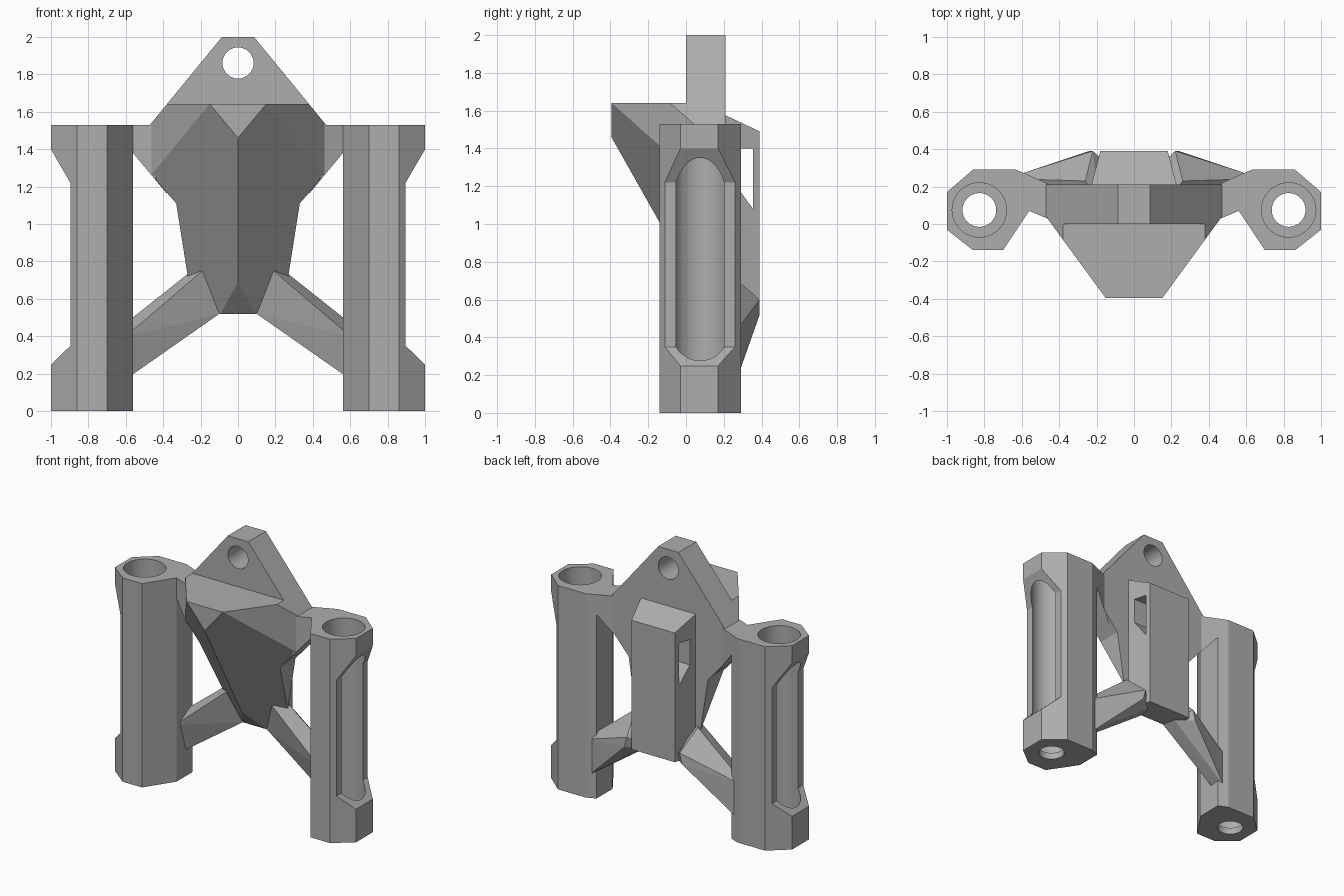
import bpy, bmesh, math
from mathutils import Vector

cube = bpy.data.objects.get("Cube")
if cube:
    bpy.data.objects.remove(cube, do_unlink=True)

# Single plain grey
grey = bpy.data.materials.new("plain grey")
grey.use_nodes = True
grey.diffuse_color = (0.42, 0.42, 0.42, 1)
grey.node_tree.nodes["Principled BSDF"].inputs["Base Color"].default_value = (0.42, 0.42, 0.42, 1)


def finish(name, bm):
    bmesh.ops.recalc_face_normals(bm, faces=bm.faces)
    mesh = bpy.data.meshes.new(name)
    bm.to_mesh(mesh)
    bm.free()
    mesh.materials.append(grey)
    obj = bpy.data.objects.new(name, mesh)
    bpy.context.collection.objects.link(obj)
    return obj


def prism(points, axis, lo, hi):
    """Extrude a 2D outline along y (outline in x,z) or z (outline in x,y)."""
    bm = bmesh.new()
    place = (lambda a, b: (a, lo, b)) if axis == "y" else (lambda a, b: (a, b, lo))
    face = bm.faces.new([bm.verts.new(place(a, b)) for a, b in points])
    ext = bmesh.ops.extrude_face_region(bm, geom=[face])
    shift = Vector((0, hi - lo, 0)) if axis == "y" else Vector((0, 0, hi - lo))
    bmesh.ops.translate(bm, vec=shift, verts=[g for g in ext["geom"] if isinstance(g, bmesh.types.BMVert)])
    bmesh.ops.recalc_face_normals(bm, faces=bm.faces)
    return bm


def hull(name, points):
    bm = bmesh.new()
    for p in points:
        bm.verts.new(p)
    res = bmesh.ops.convex_hull(bm, input=bm.verts)
    loose = [v for v in bm.verts if not v.link_faces]
    bmesh.ops.delete(bm, geom=loose, context="VERTS")
    bmesh.ops.dissolve_limit(bm, angle_limit=0.01, verts=bm.verts, edges=bm.edges)
    return finish(name, bm)


def cylinder(x, y, z, radius, depth, along_y=False):
    bpy.ops.mesh.primitive_cylinder_add(vertices=64, radius=radius, depth=depth, location=(x, y, z),
                                        rotation=(math.pi / 2 if along_y else 0, 0, 0))
    return bpy.context.object


def cut(obj, cutter):
    """Subtract a cutter and throw the cutter away."""
    mod = obj.modifiers.new("cut", "BOOLEAN")
    mod.operation, mod.solver, mod.object = "DIFFERENCE", "EXACT", cutter
    select(obj)
    bpy.ops.object.modifier_apply(modifier=mod.name)
    bpy.data.objects.remove(cutter, do_unlink=True)


def select(obj):
    bpy.ops.object.select_all(action="DESELECT")
    obj.select_set(True)
    bpy.context.view_layer.objects.active = obj


def smooth(obj):
    select(obj)
    bpy.ops.object.shade_smooth_by_angle(angle=math.radians(12))


def slice_off(bm, point, normal):
    """Remove everything on the normal's side of a plane and cap the cut."""
    res = bmesh.ops.bisect_plane(bm, geom=bm.verts[:] + bm.edges[:] + bm.faces[:], dist=1e-5,
                                 plane_co=point, plane_no=normal, clear_outer=True)
    edges = [e for e in bm.edges if e.is_boundary]
    bmesh.ops.holes_fill(bm, edges=edges, sides=0)
    bmesh.ops.recalc_face_normals(bm, faces=bm.faces)


# Central body: hanger plate and V-shaped keel from one outline
half = [(0.085, 2.0), (0.47, 1.53), (0.47, 1.27), (0.33, 1.11), (0.27, 0.73), (0.24, 0.52)]
bm = prism(half + [(-x, z) for x, z in reversed(half)], "y", -0.395, 0.21)
for s in (1, -1):
    slice_off(bm, (s * 0.47, 0.04, 1), (s * 0.41, -0.30, 0))
    slice_off(bm, (0, -0.395, 1.46), (s * 1.2, -1.77, -1))
slice_off(bm, (0, 0.03, 0.70), (0, -1.06, -1))
body = finish("central_body", bm)
cut(body, finish("step", prism([(-1, 1.64), (1, 1.64), (1, 2.2), (-1, 2.2)], "y", -1, 0)))
cut(body, cylinder(0, 0.1, 1.86, 0.083, 1, True))
smooth(body)

# Rear block with a sideways slot
block = hull("rear_block", [(s * x, y, z) for s in (1, -1) for x, y, z in
                            ((0.18, 0.39, 0.52), (0.18, 0.39, 1.49), (0.23, 0.2, 0.52), (0.23, 0.2, 1.58))])
slot = hull("slot", [(x, y, z) for x in (-1, 1) for y, z in
                     ((0.26, 1.40), (0.355, 1.40), (0.355, 1.08), (0.26, 1.21))])
cut(block, slot)

# Column plan and the relief that opens each bore outward
plan = [(1, 0.17), (0.86, 0.29), (0.63, 0.29), (0.56, 0.26),
        (0.56, 0.07), (0.70, -0.14), (0.86, -0.14), (1, -0.03)]
relief = [(0.895, 0.35), (0.895, 1.22), (1.0, 1.40), (1.05, 1.486), (1.05, 0.2)]
arm = [(0.44, 0.02), (0.56, 0.07), (0.63, 0.29), (0.46, 0.21), (0.38, 0.18)]

for s, side in ((1, "left"), (-1, "right")):
    column = finish(side + "_column", prism([(s * x, y) for x, y in plan], "z", 0, 1.53))
    cut(column, finish("relief", prism([(s * x, z) for x, z in relief], "y", -0.3, 0.5)))
    cut(column, cylinder(s * 0.826, 0.075, 1.05, 0.145, 2.0))
    cut(column, cylinder(s * 0.826, 0.075, 0, 0.09, 0.5))
    smooth(column)

    # Upper arm with a slanted underside
    hull(side + "_arm", [(s * x, y, z) for x, y in arm for z in (1.53, 1.27 + 1.2 * (x - 0.47))])

    # Lower strut, faceted
    hull(side + "_strut", [(s * x, y, z) for x, y, z in (
        (0.60, 0.11, 0.40), (0.60, 0.24, 0.47), (0.60, 0.27, 0.44), (0.60, 0.27, 0.18), (0.60, 0.18, 0.17),
        (0.19, 0.13, 0.75), (0.26, 0.23, 0.74), (0.10, 0.20, 0.52), (0.24, 0.20, 0.52),
        (0.24, 0.39, 0.52), (0.22, 0.39, 0.60), (0.12, 0.30, 0.52))])
